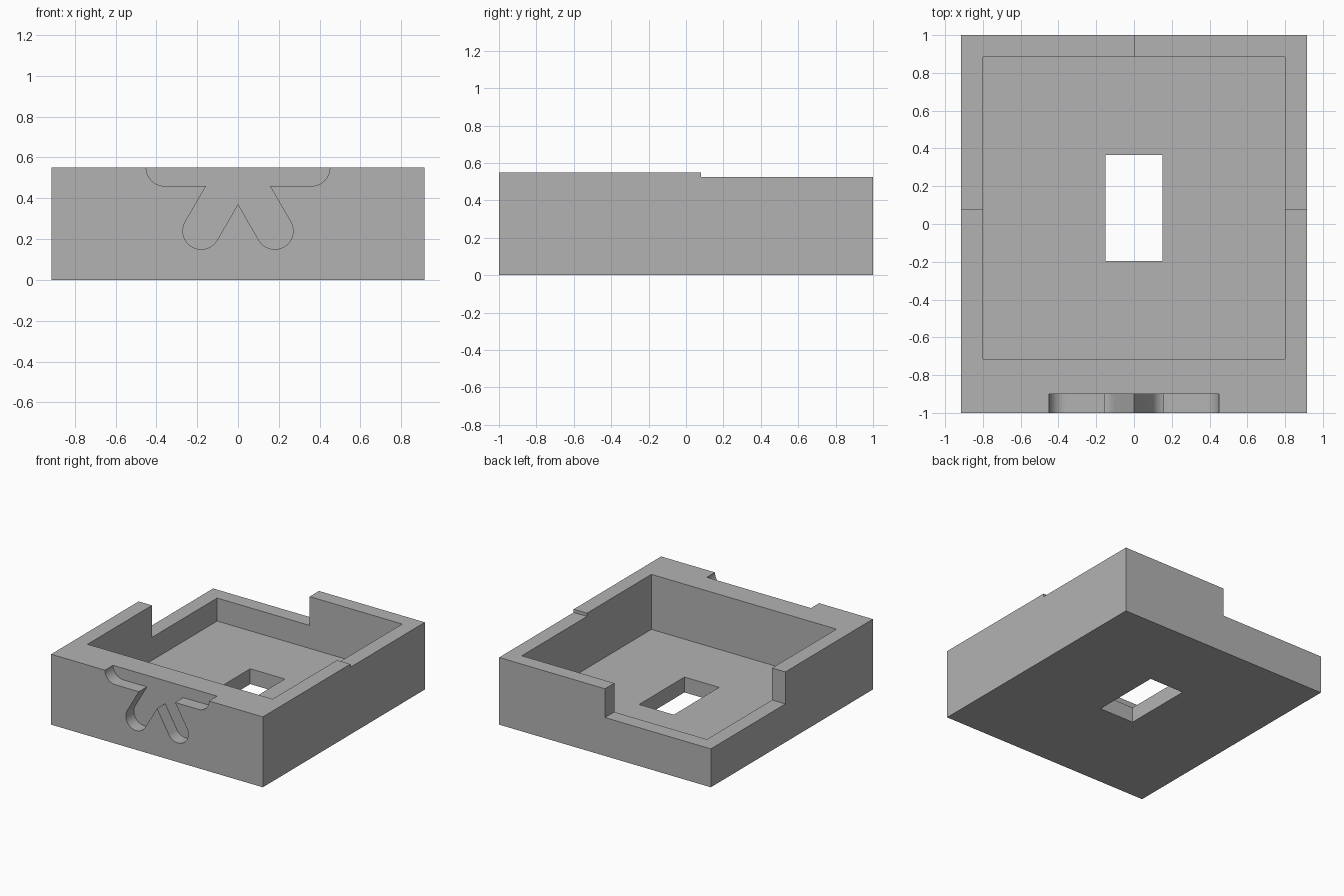
import bpy, bmesh
from math import sin, cos, radians, sqrt

if "Cube" in bpy.data.objects:
    bpy.data.objects.remove(bpy.data.objects["Cube"], do_unlink=True)

W, H = 0.915, 0.55        # half width, full height
STEP_Y = 0.08             # where the rear rim drops
FLOOR = 0.12

grey = bpy.data.materials.new("plain grey")
grey.use_nodes = True
colour = (0.45, 0.45, 0.45, 1)
grey.diffuse_color = colour
grey.node_tree.nodes["Principled BSDF"].inputs["Base Color"].default_value = colour


def prism(name, outline, place, shift):
    """Extrude a flat outline; place() maps its 2D points into space."""
    bm = bmesh.new()
    face = bm.faces.new([bm.verts.new(place(a, b)) for a, b in outline])
    out = bmesh.ops.extrude_face_region(bm, geom=[face])
    verts = [g for g in out["geom"] if isinstance(g, bmesh.types.BMVert)]
    bmesh.ops.translate(bm, verts=verts, vec=shift)
    bmesh.ops.recalc_face_normals(bm, faces=bm.faces)
    mesh = bpy.data.meshes.new(name)
    bm.to_mesh(mesh)
    bm.free()
    mesh.materials.append(grey)
    obj = bpy.data.objects.new(name, mesh)
    bpy.context.collection.objects.link(obj)
    return obj


def box(name, x0, x1, y0, y1, z0, z1):
    outline = [(x0, y0), (x1, y0), (x1, y1), (x0, y1)]
    return prism(name, outline, lambda x, y: (x, y, z0), (0, 0, z1 - z0))


def arc(cx, cz, r, start, end, steps):
    angles = [radians(start + (end - start) * i / steps) for i in range(steps + 1)]
    return [(cx + r * cos(a), cz + r * sin(a)) for a in angles]


# Front recess outline: rounded bar with two splayed round-ended legs
R = 0.09
foot = arc(0.18, 0.24, R, 30, -150, 24)
bar_z = H - R
armpit = (foot[0][0] - (bar_z - foot[0][1]) / sqrt(3), bar_z)
crotch = (0, foot[-1][1] + foot[-1][0] * sqrt(3))
half = [(0.45, H + 0.1)] + arc(0.36, H, R, 0, -90, 12) + [armpit] + foot
outline = half + [crotch] + [(-x, z) for x, z in reversed(half)]

# Tray body and the volumes removed from it
body = box("tray_body", -W, W, -1, 1, 0, H)
cutters = [
    box("cavity_cutter", -0.8, 0.8, -0.715, 0.885, FLOOR, 1),
    box("floor_hole_cutter", -0.15, 0.15, -0.195, 0.365, -0.5, 0.5),
    box("rear_step_cutter", -2, 2, STEP_Y, 2, 0.525, 1),
    box("low_corner_cutter", -2, 0, STEP_Y, 2, 0.30, 1.1),
    prism("front_recess_cutter", outline, lambda x, z: (x, -1.2, z), (0, 0.3, 0)),
]
for cutter in cutters:
    cutter.hide_render = True
    cut = body.modifiers.new(cutter.name, "BOOLEAN")
    cut.operation = "DIFFERENCE"
    cut.solver = "EXACT"
    cut.object = cutter

# Bake the cuts and drop the cutters
bpy.context.view_layer.update()
graph = bpy.context.evaluated_depsgraph_get()
body_mesh = bpy.data.meshes.new_from_object(body.evaluated_get(graph))
body.modifiers.clear()
body.data = body_mesh
body_mesh.name = "tray_body"
for cutter in cutters:
    bpy.data.objects.remove(cutter, do_unlink=True)

# Soft recess ends, crisp edges elsewhere
bpy.ops.object.select_all(action="DESELECT")
body.select_set(True)
bpy.context.view_layer.objects.active = body
bpy.ops.object.shade_smooth_by_angle(angle=radians(25))
